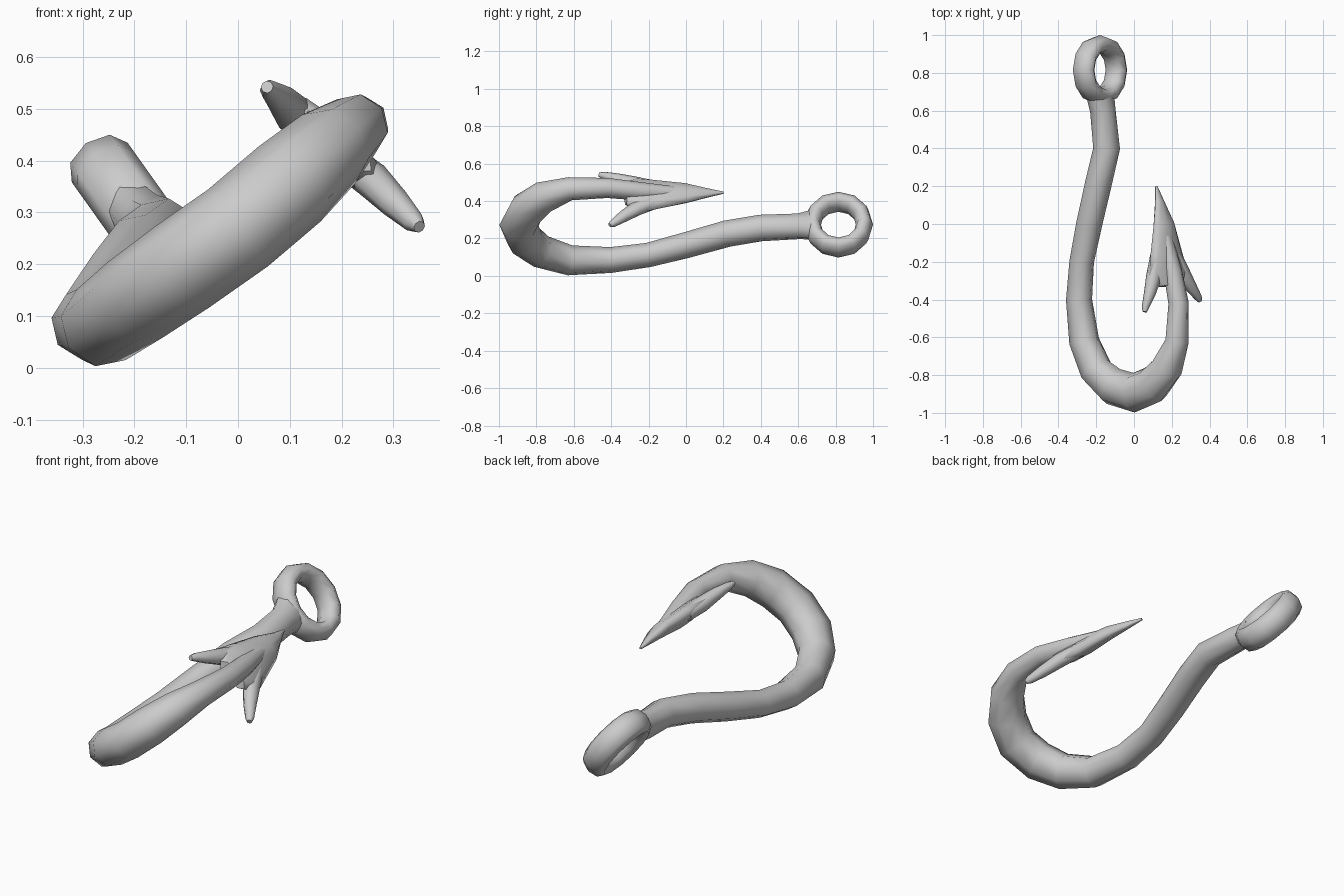
import bpy, bmesh, math
from mathutils import Vector

SIDES = 8
ACROSS = Vector((-0.58, 0, 0.815)).normalized()   # normal of the tilted hook plane
INPLANE = Vector((0.815, 0, 0.58)).normalized()   # sideways direction in the hook plane


def section(centre, a, b, ra, rb):
    return [centre + a * (ra * math.cos(2 * math.pi * i / SIDES))
            + b * (rb * math.sin(2 * math.pi * i / SIDES)) for i in range(SIDES)]


def loft(name, rings, closed=False):
    bm = bmesh.new()
    vr = [[bm.verts.new(p) for p in ring] for ring in rings]
    count = len(vr)
    for k in range(count if closed else count - 1):
        r0, r1 = vr[k], vr[(k + 1) % count]
        for i in range(SIDES):
            j = (i + 1) % SIDES
            bm.faces.new((r0[i], r0[j], r1[j], r1[i]))
    if not closed:
        bm.faces.new(vr[0])
        bm.faces.new(vr[-1])
    bmesh.ops.recalc_face_normals(bm, faces=bm.faces)
    for f in bm.faces:
        f.smooth = len(f.verts) == 4
    me = bpy.data.meshes.new(name)
    bm.to_mesh(me)
    bm.free()
    ob = bpy.data.objects.new(name, me)
    bpy.context.collection.objects.link(ob)
    return ob


def sweep(name, path, axis=ACROSS):
    # path rows: x, y, z, radius along axis, radius in the bend plane
    pts = [Vector(p[:3]) for p in path]
    rings = []
    for k, p in enumerate(path):
        t = (pts[min(k + 1, len(pts) - 1)] - pts[max(k - 1, 0)]).normalized()
        a = (axis - t * axis.dot(t)).normalized()
        rings.append(section(pts[k], a, t.cross(a), p[3], p[4]))
    return loft(name, rings)


# shank, bend and throat in one sweep
sweep("shank_and_bend", [
    (-0.18, 0.69, 0.275, 0.10, 0.058),
    (-0.165, 0.60, 0.265, 0.072, 0.066),
    (-0.145, 0.40, 0.256, 0.072, 0.072),
    (-0.187, 0.22, 0.226, 0.072, 0.072),
    (-0.237, 0.00, 0.164, 0.070, 0.070),
    (-0.277, -0.20, 0.112, 0.066, 0.066),
    (-0.291, -0.40, 0.085, 0.070, 0.070),
    (-0.264, -0.62, 0.083, 0.083, 0.080),
    (-0.200, -0.775, 0.130, 0.090, 0.090),
    (-0.110, -0.860, 0.193, 0.094, 0.102),
    (0.00, -0.893, 0.270, 0.094, 0.105),
    (0.100, -0.850, 0.355, 0.094, 0.102),
    (0.175, -0.760, 0.422, 0.084, 0.088),
    (0.228, -0.620, 0.466, 0.064, 0.062),
    (0.236, -0.42, 0.470, 0.054, 0.055),
    (0.205, -0.25, 0.453, 0.050, 0.050),
    (0.165, -0.05, 0.445, 0.035, 0.030),
])

# eye ring, set at right angles to the hook plane
eye_centre = Vector((-0.18, 0.815, 0.274))
rings = []
for k in range(12):
    ang = 2 * math.pi * k / 12
    y, d = math.cos(ang), math.sin(ang)
    radial = Vector((0, y, 0)) + ACROSS * d
    centre = eye_centre + Vector((0, 0.139 * y, 0)) + ACROSS * (0.15 * d)
    rings.append(section(centre, radial, INPLANE, 0.046, 0.066))
loft("eye_ring", rings, closed=True)

# flat arrow point
WIDE = Vector((-0.74, 0, 0.67)).normalized()
sweep("point", [
    (0.118, 0.20, 0.445, 0.006, 0.006),
    (0.135, 0.12, 0.444, 0.030, 0.018),
    (0.158, 0.00, 0.443, 0.074, 0.034),
    (0.170, -0.15, 0.436, 0.112, 0.043),
    (0.182, -0.26, 0.432, 0.138, 0.044),
    (0.195, -0.325, 0.438, 0.085, 0.034),
], WIDE)

# two barbs sweeping back from the point
sweep("upper_barb", [
    (0.120, -0.17, 0.475, 0.035, 0.035),
    (0.105, -0.28, 0.492, 0.044, 0.038),
    (0.083, -0.37, 0.518, 0.032, 0.030),
    (0.062, -0.435, 0.536, 0.021, 0.020),
    (0.056, -0.465, 0.542, 0.012, 0.012),
], WIDE)
sweep("lower_barb", [
    (0.215, -0.16, 0.395, 0.035, 0.035),
    (0.258, -0.26, 0.363, 0.044, 0.036),
    (0.303, -0.335, 0.318, 0.033, 0.030),
    (0.340, -0.39, 0.281, 0.021, 0.021),
    (0.350, -0.408, 0.272, 0.012, 0.012),
], WIDE)
